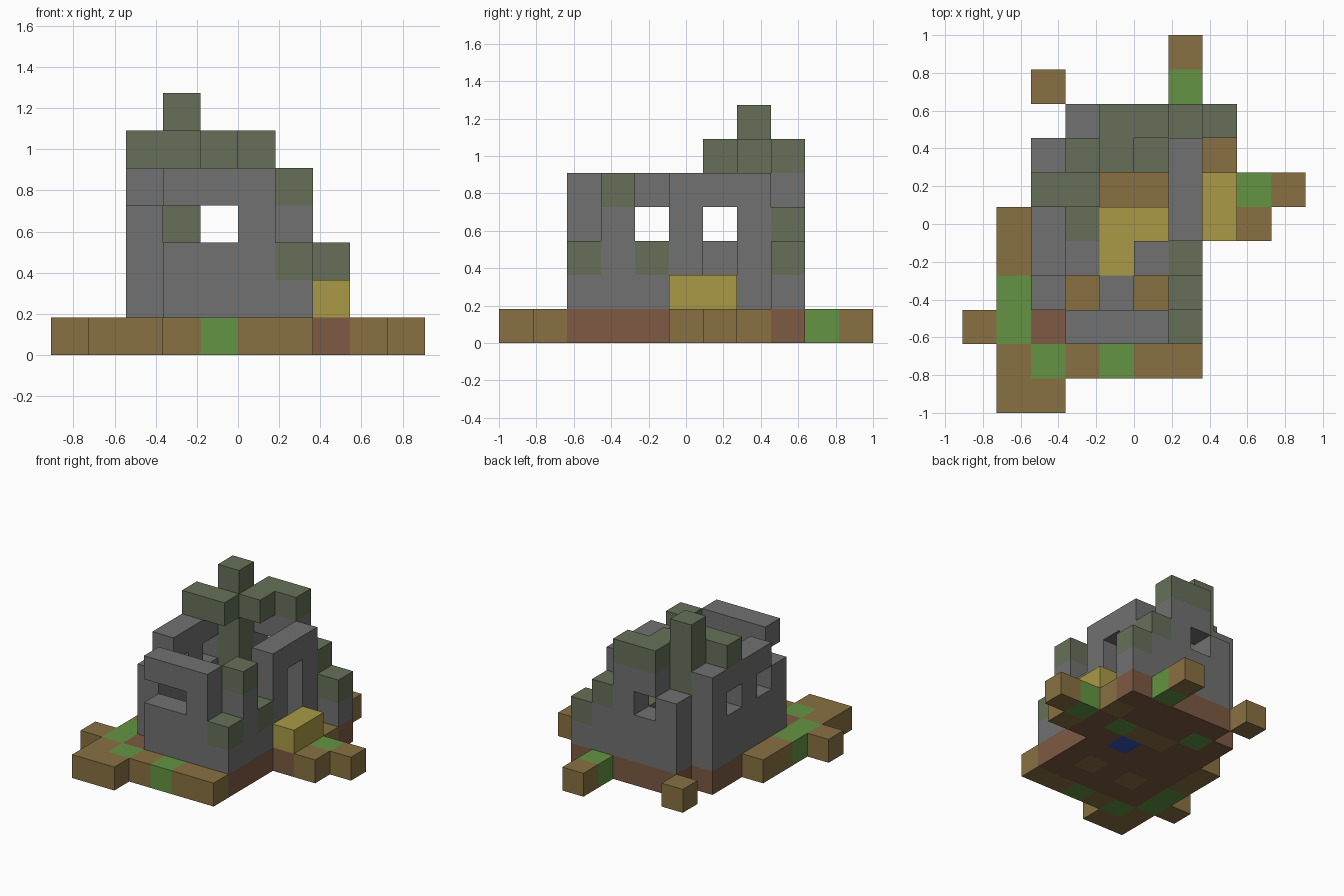
import bpy
import bmesh
from mathutils import Vector

cube = bpy.data.objects.get("Cube")
if cube:
    bpy.data.objects.remove(cube, do_unlink=True)

UNIT = 2 / 11
AXES = [Vector(a) for a in ((1, 0, 0), (0, 1, 0), (0, 0, 1))]


def linear(c):
    c /= 255
    return c / 12.92 if c <= 0.04045 else ((c + 0.055) / 1.055) ** 2.4


def material(name, *rgb):
    mat = bpy.data.materials.new(name)
    mat.use_nodes = True
    colour = [linear(c) for c in rgb] + [1]
    mat.diffuse_color = colour
    mat.node_tree.nodes["Principled BSDF"].inputs["Base Color"].default_value = colour
    return mat


# One letter for each kind of block
PALETTE = {
    "S": material("stone grey", 113, 113, 113),
    "M": material("mossy stone", 102, 112, 89),
    "B": material("path brown", 137, 113, 66),
    "G": material("grass green", 100, 148, 66),
    "Y": material("straw yellow", 170, 154, 71),
    "D": material("earth red brown", 125, 90, 67),
    "W": material("water blue", 54, 82, 185),
}
LETTERS = list(PALETTE)
parts = {}


def add_map(name, rows, place):
    """Read rows from the last upwards; place(column, row) gives the cell."""
    cells = parts.setdefault(name, {})
    for v, row in enumerate(reversed(rows.split())):
        for u, letter in enumerate(row):
            if letter in PALETTE:
                cells[place(u, v)] = letter


# Ground plan, back row first
add_map("ground", """
    ......B...
    ..B...G...
    ...DDDDD..
    ..DGDDDB..
    ..DDBBGDGB
    .BDDDWDDB.
    .BDDDDD...
    .GDBDBD...
    BGDDDDD...
    .BGBGBB...
    .BB.......""", lambda u, v: (u, v, 0))

# Ruined walls as elevations, with window and door gaps
add_map("front_wall", """
    SSS.
    ..S.
    SSSM
    SSSS""", lambda u, v: (u + 3, 2, v + 1))
add_map("back_wall", """
    .MM..
    .SS..
    S.SM.
    SSSSM
    SSSSS""", lambda u, v: (u + 3, 8, v + 1))
add_map("wall_at_minus_x", """
    ...M.
    .SSSS
    S.S.S
    SSSSS
    SSSSS""", lambda u, v: (2, u + 3, v + 1))
add_map("wall_at_plus_x", """
    M.SSS
    S.S.S
    SMS.S
    SSS.S""", lambda u, v: (6, u + 3, v + 1))

# Remaining roof blocks and the mossy chimney
add_map("roof_remains", """
    .M
    M.""", lambda u, v: (u + 3, v + 6, 5))
add_map("chimney", "M M M M M M", lambda u, v: (3, 7, v + 1))

# Straw inside and outside the doorway
add_map("straw_inside", """
    YY
    Y.""", lambda u, v: (u + 4, v + 4, 1))
add_map("straw_outside", "Y Y", lambda u, v: (7, v + 5, 1))

# Fallen stones inside the walls
add_map("rubble", """
    M..
    S..
    .S.""", lambda u, v: (u + 3, v + 3, 1))
add_map("rubble", "S S", lambda u, v: (5, 4, v + 1))
add_map("rubble", "M S", lambda u, v: (5, 7, v + 1))

occupied = {cell for cells in parts.values() for cell in cells}


def build(name, cells):
    """Make a block mesh that keeps only the exposed faces."""
    bm = bmesh.new()
    used = [c for c in LETTERS if c in cells.values()]
    for cell, letter in cells.items():
        centre = Vector(cell) + Vector((0.5, 0.5, 0.5))
        for n, axis in enumerate(AXES):
            for sign in (-1, 1):
                normal = axis * sign
                if tuple(int(c) for c in Vector(cell) + normal) in occupied:
                    continue
                a = AXES[(n + 1) % 3] / 2
                b = AXES[(n + 2) % 3] / 2 * sign
                mid = centre + normal / 2
                corners = (mid - a - b, mid + a - b, mid + a + b, mid - a + b)
                face = bm.faces.new([bm.verts.new(p) for p in corners])
                face.material_index = used.index(letter)
    bmesh.ops.remove_doubles(bm, verts=bm.verts, dist=0.001)
    bmesh.ops.translate(bm, verts=bm.verts, vec=(-5, -5.5, 0))
    bmesh.ops.scale(bm, verts=bm.verts, vec=(UNIT, UNIT, UNIT))
    mesh = bpy.data.meshes.new(name)
    for letter in used:
        mesh.materials.append(PALETTE[letter])
    bm.to_mesh(mesh)
    bm.free()
    bpy.context.collection.objects.link(bpy.data.objects.new(name, mesh))


for part_name, part_cells in parts.items():
    build(part_name, part_cells)
